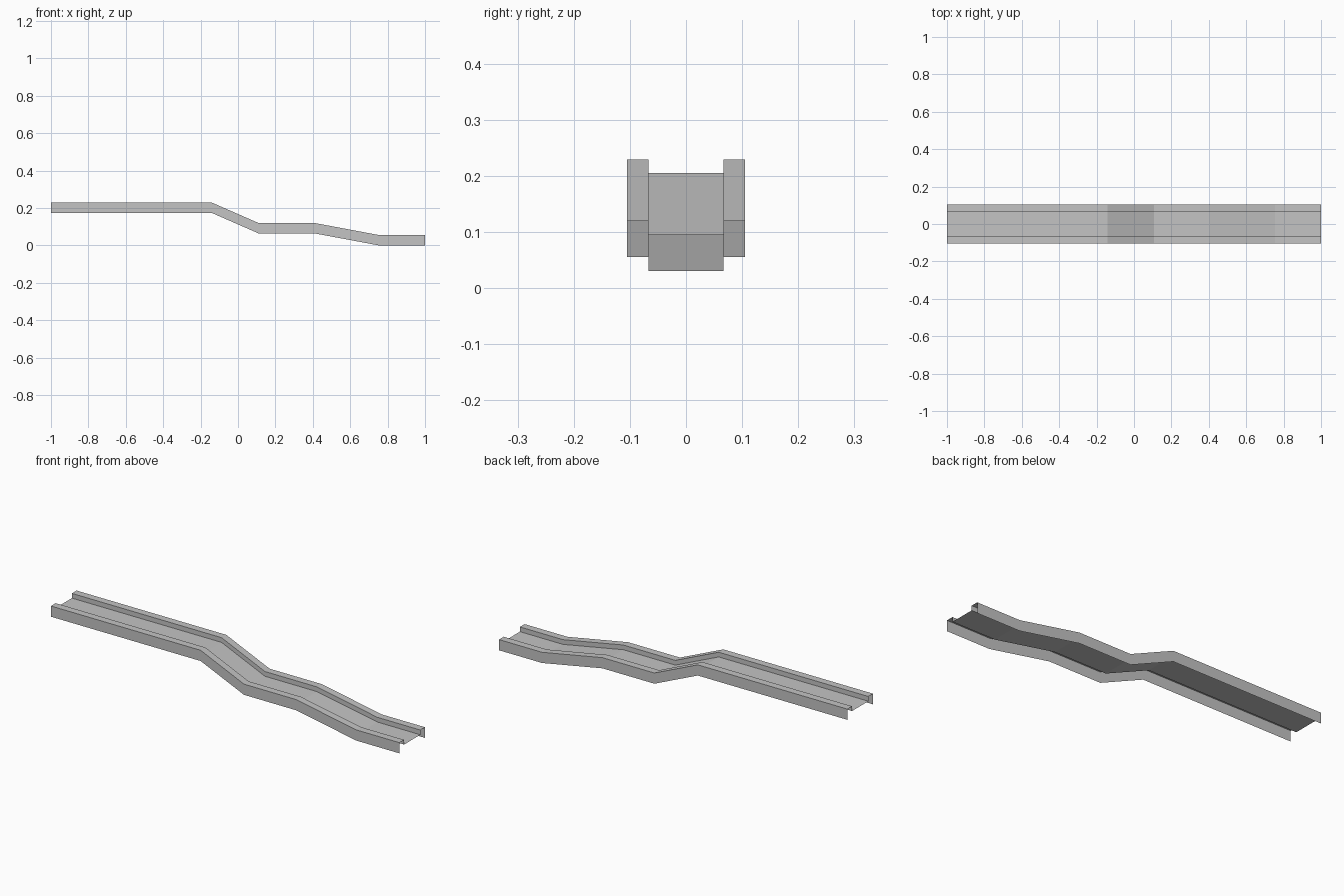
import bpy, bmesh

cube = bpy.data.objects.get("Cube")
if cube:
    bpy.data.objects.remove(cube, do_unlink=True)

# One plain grey for the sheet metal
grey = bpy.data.materials.new("light_grey_metal")
grey.use_nodes = True
colour = (0.55, 0.55, 0.55, 1)
grey.diffuse_color = colour
grey.node_tree.nodes["Principled BSDF"].inputs["Base Color"].default_value = colour

# Side path of the slide: (x, height of the lower edge)
PATH = [(-1, 0.174), (-0.141, 0.174), (0.108, 0.065),
        (0.406, 0.065), (0.753, 0), (1, 0)]
OUTER, INNER = 0.105, 0.0665
WALL, FLOOR = 0.0555, 0.031


def sweep(name, section):
    """Sweep an open (y, z) section along the path as a thin sheet."""
    bm = bmesh.new()
    rows = [[bm.verts.new((x, y, base + z)) for y, z in section] for x, base in PATH]
    for a, b in zip(rows, rows[1:]):
        for i in range(len(section) - 1):
            bm.faces.new((a[i], b[i], b[i + 1], a[i + 1]))
    mesh = bpy.data.meshes.new(name)
    bm.to_mesh(mesh)
    bm.free()
    mesh.materials.append(grey)
    obj = bpy.data.objects.new(name, mesh)
    bpy.context.collection.objects.link(obj)
    return obj


# Trough floor
sweep("trough_floor", [(-INNER, FLOOR), (INNER, FLOOR)])

# Folded side rails: outer wall, top lip and short inner wall
lip = [(-OUTER, 0), (-OUTER, WALL), (-INNER, WALL), (-INNER, FLOOR)]
sweep("right_rail", lip)
sweep("left_rail", [(-y, z) for y, z in reversed(lip)])
